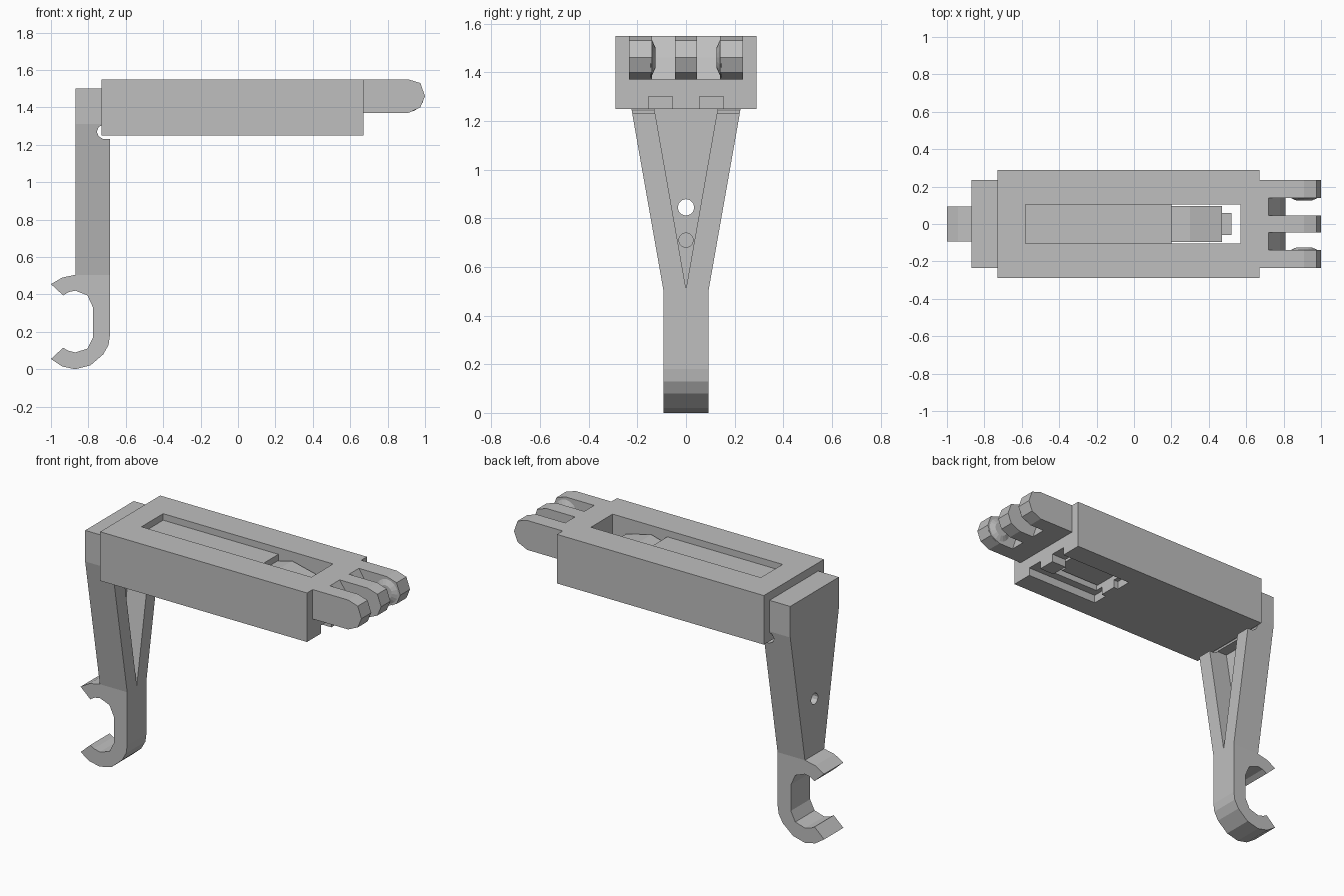
import bpy, bmesh
from math import pi, sin, cos
from mathutils import Vector

cube = bpy.data.objects.get("Cube")
if cube:
    bpy.data.objects.remove(cube, do_unlink=True)

grey = bpy.data.materials.new("plain_grey")
grey.use_nodes = True
colour = (0.52, 0.52, 0.52, 1)
grey.diffuse_color = colour
grey.node_tree.nodes["Principled BSDF"].inputs["Base Color"].default_value = colour


def prism(name, points, axis, low, high):
    """Extrude a closed profile along x (points are y, z) or y (points are x, z)."""
    place = (lambda a, b: (low, a, b)) if axis == "x" else (lambda a, b: (a, low, b))
    step = Vector((high - low, 0, 0)) if axis == "x" else Vector((0, high - low, 0))
    bm = bmesh.new()
    face = bm.faces.new([bm.verts.new(place(*p)) for p in points])
    top = bmesh.ops.extrude_face_region(bm, geom=[face])["geom"]
    bmesh.ops.translate(bm, vec=step, verts=[v for v in top if isinstance(v, bmesh.types.BMVert)])
    bmesh.ops.recalc_face_normals(bm, faces=bm.faces)
    mesh = bpy.data.meshes.new(name)
    bm.to_mesh(mesh)
    bm.free()
    mesh.materials.append(grey)
    obj = bpy.data.objects.new(name, mesh)
    bpy.context.collection.objects.link(obj)
    return obj


def box(name, x0, x1, y0, y1, z0, z1):
    return prism(name, [(x0, z0), (x1, z0), (x1, z1), (x0, z1)], "y", y0, y1)


def ring(u, v, radius, count):
    return [(u + radius * cos(2 * pi * i / count), v + radius * sin(2 * pi * i / count))
            for i in range(count)]


def combine(obj, tool, operation="DIFFERENCE"):
    """Apply a boolean and discard the tool object."""
    tool.hide_render = True
    mod = obj.modifiers.new("cut", "BOOLEAN")
    mod.operation = operation
    mod.solver = "EXACT"
    mod.object = tool
    bpy.context.view_layer.objects.active = obj
    bpy.ops.object.modifier_apply(modifier=mod.name)
    bpy.data.objects.remove(tool, do_unlink=True)


# Main body with a shallow top recess, a through window and grooves beneath
body = box("body", -0.73, 0.67, -0.29, 0.29, 1.25, 1.55)
combine(body, box("recess", -0.58, 0.57, -0.105, 0.105, 1.51, 1.6))
combine(body, box("window", 0.2, 0.57, -0.105, 0.105, 1.2, 1.6))
for side in (-1, 1):
    y0, y1 = sorted((side * 0.055, side * 0.155))
    combine(body, box("groove", 0.17, 0.7, y0, y1, 1.2, 1.3))

# Sprung latch inside the window
prism("latch", [(0.19, 1.33), (0.47, 1.33), (0.47, 1.46), (0.3, 1.5), (0.19, 1.47)],
      "y", -0.095, 0.095)
box("latch_tip", 0.46, 0.52, -0.06, 0.06, 1.33, 1.41)

# Three rounded mounting prongs
prongs = prism("mounting_prongs", [
    (0.66, 1.37), (0.91, 1.37), (0.975, 1.4), (1, 1.46), (0.975, 1.53), (0.91, 1.55), (0.66, 1.55)],
    "y", -0.235, 0.235)
for y in (-0.0925, 0.0925):
    slot = [(0.72, 1.6), (0.72, 1.55), (0.78, 1.46), (0.81, 1.37), (0.81, 1.3), (1.1, 1.3), (1.1, 1.6)]
    combine(prongs, prism("slot", slot, "y", y - 0.0475, y + 0.0475))

# Low tapered bosses on the inner faces of the outer prongs
for side, label in ((-1, "right"), (1, "left")):
    boss = prism("boss_" + label, ring(0.91, 1.46, 0.085, 16), "y", side * 0.145, side * 0.126)
    for v in boss.data.vertices:
        if abs(v.co.y) < 0.13:
            v.co.x += (0.91 - v.co.x) * 0.5
            v.co.z += (1.46 - v.co.z) * 0.5

# Arm and open hook share one side profile, trimmed by the tapering front shape
side_profile = [
    (-1, 0.455), (-0.935, 0.395), (-0.905, 0.413), (-0.87, 0.42), (-0.805, 0.395),
    (-0.775, 0.33), (-0.775, 0.17), (-0.805, 0.11), (-0.87, 0.09), (-0.91, 0.1),
    (-0.935, 0.115), (-1, 0.055), (-0.94, 0.015), (-0.87, 0), (-0.79, 0.02),
    (-0.72, 0.08), (-0.692, 0.13), (-0.685, 0.18), (-0.685, 1.23), (-0.72, 1.23),
    (-0.745, 1.245), (-0.755, 1.27), (-0.745, 1.295), (-0.725, 1.305), (-0.725, 1.5),
    (-0.87, 1.5), (-0.87, 0.505), (-0.94, 0.49)]
arm = prism("arm_and_hook", side_profile, "y", -0.3, 0.3)
half = [(0.093, -0.1), (0.093, 0.505), (0.235, 1.31), (0.235, 1.6)]
outline = half + [(-y, z) for y, z in reversed(half)]
combine(arm, prism("outline", outline, "x", -1.2, -0.5), "INTERSECT")

# V recess, screw hole and locating peg
combine(arm, prism("v_recess", [(0, 0.51), (0.13, 1.25), (-0.13, 1.25)], "x", -0.815, -0.5))
combine(arm, prism("screw_hole", ring(0, 0.845, 0.034, 12), "x", -1, -0.6))
prism("locating_peg", ring(0, 0.71, 0.032, 12), "x", -0.83, -0.74)
